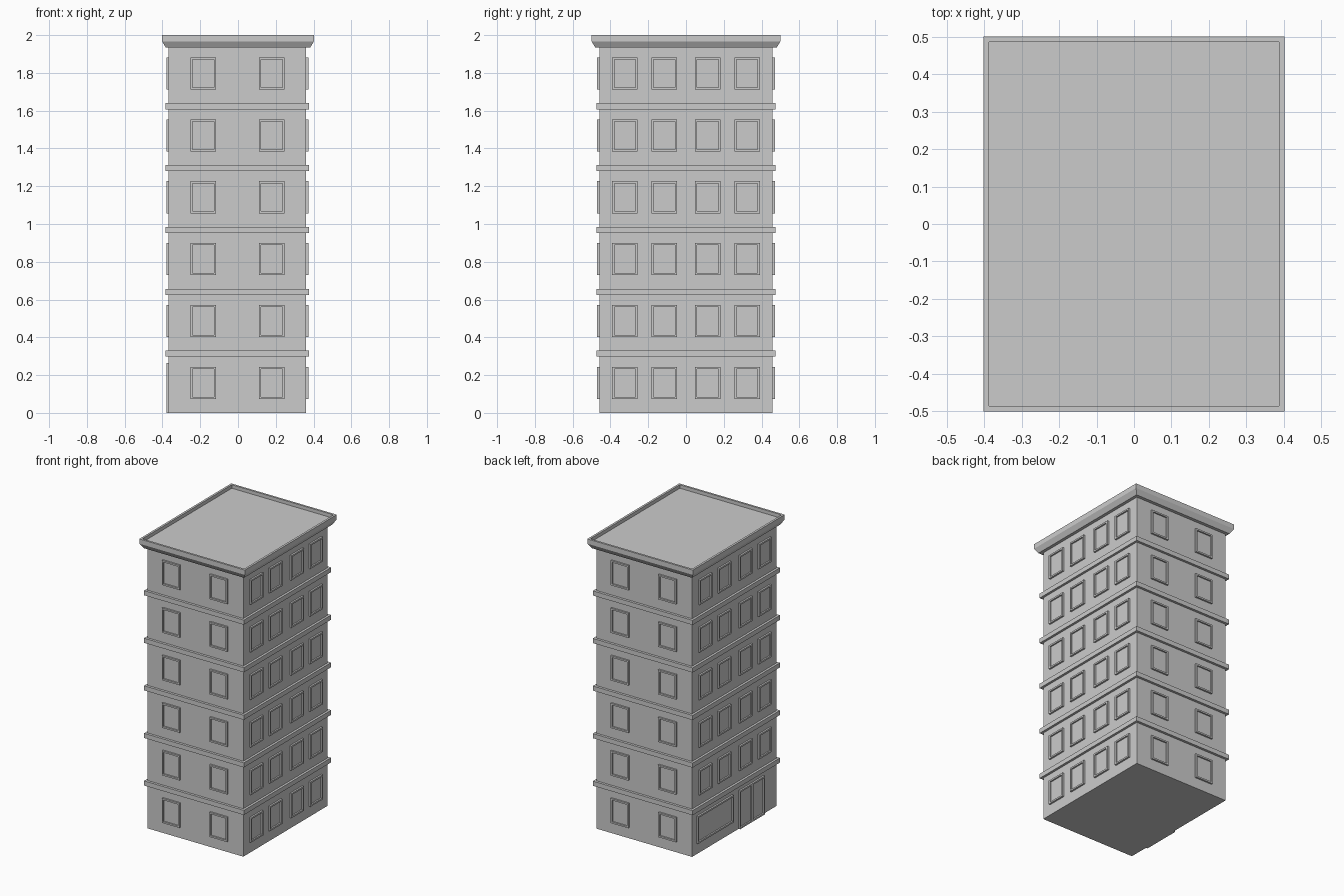
import bpy, bmesh, math
from mathutils import Matrix

if "Cube" in bpy.data.objects:
    bpy.data.objects.remove(bpy.data.objects["Cube"])

HX, HY = 0.364, 0.458        # wall half sizes
FLOOR = 0.3275               # storey height
CENTRE = Matrix.Translation((-0.003, 0, 0))


def loft(name, rings, matrix=Matrix(), center=(0, 0)):
    """Loft of concentric rectangles (half_x, half_y, z), capped at both ends."""
    bm = bmesh.new()
    loops = []
    for hx, hy, z in rings:
        loops.append([bm.verts.new((center[0] + sx * hx, center[1] + sy * hy, z))
                      for sx, sy in ((-1, -1), (1, -1), (1, 1), (-1, 1))])
    for a, b in zip(loops, loops[1:]):
        for i in range(4):
            j = (i + 1) % 4
            bm.faces.new((a[i], a[j], b[j], b[i]))
    bm.faces.new(loops[0][::-1])
    bm.faces.new(loops[-1])
    bm.transform(matrix)
    mesh = bpy.data.meshes.new(name)
    bm.to_mesh(mesh)
    bm.free()
    ob = bpy.data.objects.new(name, mesh)
    bpy.context.collection.objects.link(ob)
    return ob


def side(turn):
    """Matrix laying a panel on a wall: 0 front, 1 right, 2 back, 3 left."""
    dist = HX if turn % 2 else HY
    return (CENTRE @ Matrix.Rotation(turn * math.pi / 2, 4, 'Z')
            @ Matrix.Translation((0, -dist, 0)) @ Matrix.Rotation(math.pi / 2, 4, 'X'))


def panel(name, turn, u, z0, w, h, border=0.011, depth=0.012):
    """Raised frame with a recessed pane."""
    a, b = w / 2, h / 2
    loft(name, [(a, b, -0.004), (a, b, depth), (a - border, b - border, depth),
                (a - border, b - border, 0.002)], side(turn), (u, z0 + b))


# Walls
loft("walls", [(HX, HY, 0), (HX, HY, 1.936)], CENTRE)

# Ledges between storeys
for i in range(1, 6):
    top = i * FLOOR + 0.002
    loft("floor_ledge", [(HX + 0.016, HY + 0.017, top - 0.032),
                         (HX + 0.016, HY + 0.017, top)], CENTRE)

# Roof cornice with shallow parapet
loft("roof_cornice", [(0.382, 0.48, 1.934), (0.402, 0.5, 1.967), (0.402, 0.5, 2.0),
                      (0.387, 0.486, 2.0), (0.387, 0.486, 1.976)])

# Windows on all four sides, left ground floor kept free for the shopfront
columns = {0: (-0.181, 0.181), 1: (-0.323, -0.116, 0.116, 0.323)}
for turn in range(4):
    for i in range(6):
        if turn == 3 and i == 0:
            continue
        for u in columns[turn % 2]:
            panel("window", turn, u, 0.074 + i * FLOOR, 0.135, 0.17)

# Shop window and double door on the left side
panel("shop_window", 3, -0.215, 0.074, 0.39, 0.188)
for u in (0.116, 0.251):
    panel("entrance_door", 3, u, 0, 0.135, 0.264)
